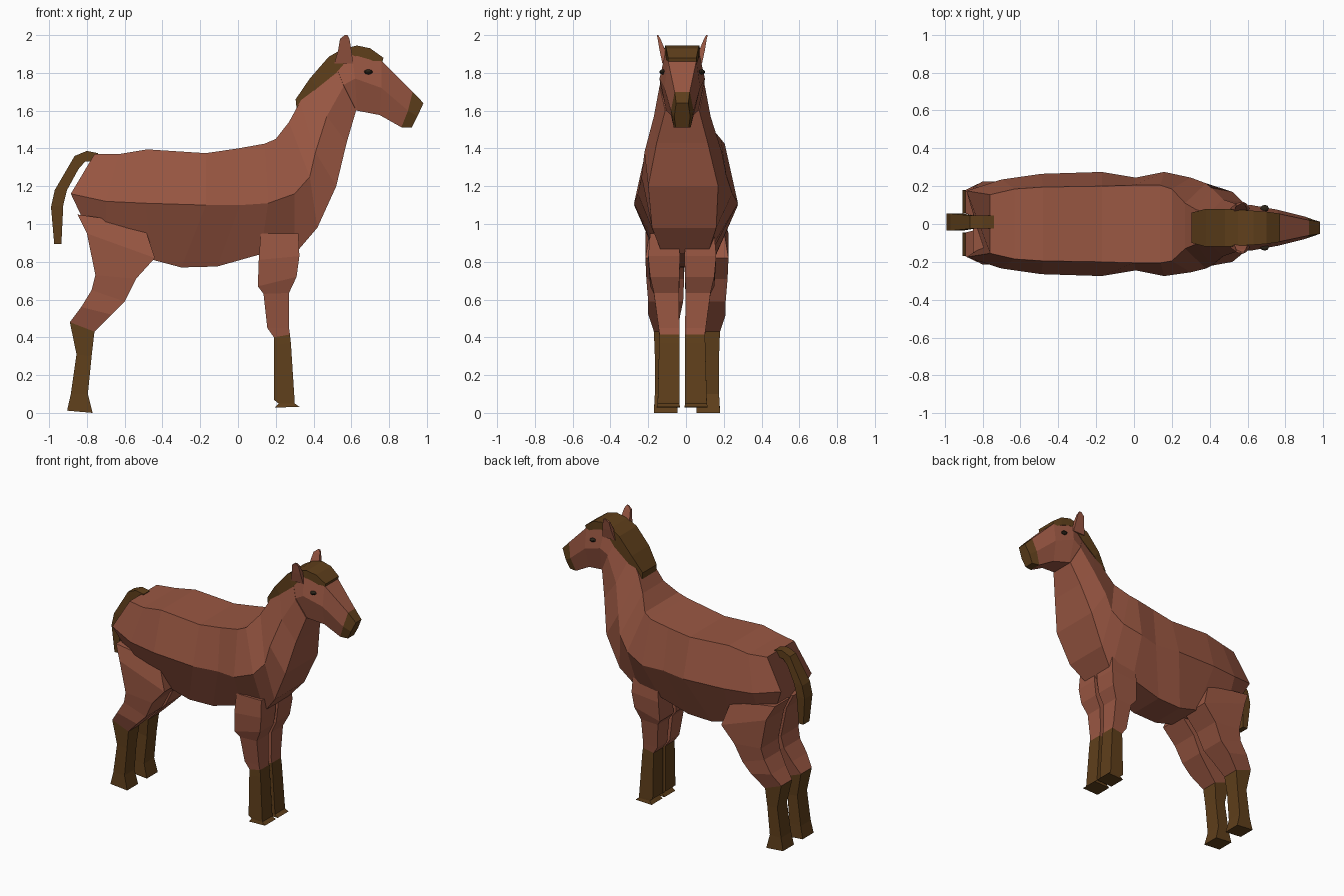
import bpy, bmesh
from mathutils import Vector


def material(name, rgb):
    m = bpy.data.materials.new(name)
    m.diffuse_color = (*rgb, 1)
    return m


COAT = material("coat", (0.32, 0.095, 0.055))
DARK = material("dark_brown", (0.115, 0.05, 0.011))
EYE = material("eye", (0.025, 0.018, 0.01))


def loft(name, rings, mat):
    """Skin a list of equal-length point rings and cap both ends."""
    bm = bmesh.new()
    vs = [[bm.verts.new(p) for p in r] for r in rings]
    n = len(vs[0])
    for a, b in zip(vs, vs[1:]):
        for i in range(n):
            j = (i + 1) % n
            bm.faces.new((a[i], a[j], b[j], b[i]))
    bm.faces.new(vs[0])
    bm.faces.new(vs[-1])
    bmesh.ops.recalc_face_normals(bm, faces=bm.faces[:])
    me = bpy.data.meshes.new(name)
    bm.to_mesh(me)
    bm.free()
    me.materials.append(mat)
    ob = bpy.data.objects.new(name, me)
    bpy.context.collection.objects.link(ob)
    return ob


def hexring(top, mid, low, cy=0.0):
    """Six-sided section from three (x, z, half width) levels."""
    right = [(x, cy + w, z) for x, z, w in (top, mid, low)]
    left = [(x, cy - w, z) for x, z, w in (low, mid, top)]
    return right + left


def quadring(a, b, y0, y1):
    """Four-sided section from two side-view points and a y range."""
    return [(a[0], y0, a[1]), (b[0], y0, b[1]), (b[0], y1, b[1]), (a[0], y1, a[1])]


# Trunk, from rump to chest, carried on up the neck
loft("body_and_neck", [
    hexring((-.76, 1.37, .155), (-.885, 1.16, .175), (-.80, .98, .12)),
    hexring((-.63, 1.37, .185), (-.70, 1.12, .235), (-.70, .84, .12)),
    hexring((-.48, 1.395, .195), (-.49, 1.11, .265), (-.45, .81, .13)),
    hexring((-.17, 1.375, .20), (-.17, 1.10, .275), (-.30, .77, .13)),
    hexring((0, 1.40, .205), (.01, 1.10, .245), (-.11, .775, .13)),
    hexring((.14, 1.425, .205), (.16, 1.11, .275), (.12, .84, .13)),
    hexring((.20, 1.45, .19), (.30, 1.16, .25), (.30, .84, .12), -.005),
    hexring((.27, 1.54, .12), (.38, 1.25, .225), (.42, .98, .17), -.01),
    hexring((.33, 1.65, .09), (.41, 1.38, .205), (.52, 1.20, .185), -.015),
    hexring((.40, 1.76, .08), (.47, 1.57, .15), (.575, 1.43, .135), -.02),
    hexring((.50, 1.88, .075), (.56, 1.73, .12), (.625, 1.60, .09), -.02),
], COAT)

# Head and muzzle
nose = hexring((.925, 1.70, .04), (.90, 1.60, .06), (.865, 1.512, .045), -.02)
loft("head", [
    hexring((.48, 1.86, .075), (.53, 1.72, .115), (.60, 1.60, .085), -.02),
    hexring((.60, 1.925, .085), (.62, 1.77, .12), (.63, 1.60, .085), -.02),
    hexring((.76, 1.865, .075), (.76, 1.72, .095), (.75, 1.577, .06), -.02),
    nose,
], COAT)
loft("muzzle", [
    nose,
    hexring((.982, 1.64, .032), (.95, 1.57, .042), (.92, 1.51, .035), -.02),
], DARK)

# Mane: outer point, inner point, half width
loft("mane", [quadring(a, b, -.02 - w, -.02 + w) for a, b, w in [
    ((.305, 1.66), (.31, 1.61), .08),
    ((.38, 1.77), (.42, 1.72), .10),
    ((.48, 1.885), (.52, 1.80), .10),
    ((.55, 1.925), (.58, 1.87), .095),
    ((.63, 1.945), (.63, 1.89), .09),
    ((.70, 1.93), (.70, 1.87), .085),
    ((.77, 1.88), (.76, 1.84), .075)]], DARK)

# Tail
loft("tail", [quadring(a, b, .01 - w, .01 + w) for a, b, w in [
    ((-.74, 1.375), (-.74, 1.335), .035),
    ((-.80, 1.387), (-.81, 1.33), .035),
    ((-.865, 1.36), (-.845, 1.29), .035),
    ((-.97, 1.18), (-.905, 1.18), .045),
    ((-.99, 1.09), (-.925, 1.10), .045),
    ((-.973, .895), (-.935, .895), .035)]], DARK)

# Leg sections: back point, front point, inner y, outer y
FRONT_UPPER = [
    ((.12, .95), (.32, .95), .02, .17), ((.11, .81), (.325, .83), .012, .18),
    ((.105, .67), (.31, .72), .015, .17), ((.135, .63), (.27, .635), .018, .15),
    ((.155, .45), (.27, .45), .015, .125), ((.19, .40), (.275, .415), .015, .12)]
FRONT_LOWER = [
    FRONT_UPPER[-1], ((.19, .36), (.28, .37), .015, .122),
    ((.19, .07), (.30, .06), .015, .13), ((.215, .05), (.30, .05), .015, .13),
    ((.195, .028), (.325, .032), .012, .135)]
HIND_UPPER = [
    ((-.85, 1.05), (-.50, 1.00), .02, .19), ((-.80, .95), (-.44, .82), .015, .22),
    ((-.755, .73), (-.54, .71), .015, .215), ((-.775, .65), (-.60, .59), .02, .205),
    ((-.83, .56), (-.67, .52), .035, .205), ((-.89, .48), (-.76, .43), .05, .175)]
HIND_LOWER = [
    HIND_UPPER[-1], ((-.855, .31), (-.775, .30), .06, .17),
    ((-.885, .10), (-.795, .10), .055, .17), ((-.905, .012), (-.77, 0), .05, .175)]

for side, s in (("near", -1), ("far", 1)):
    for part, rows, cy, mat in (
            ("front_upper_leg", FRONT_UPPER, -.02, COAT),
            ("front_lower_leg", FRONT_LOWER, -.02, DARK),
            ("hind_upper_leg", HIND_UPPER, .005, COAT),
            ("hind_lower_leg", HIND_LOWER, .005, DARK)):
        loft(f"{side}_{part}",
             [quadring(a, b, cy + s * i, cy + s * o) for a, b, i, o in rows], mat)

    # Ears lean outward to a small tip
    loft(f"{side}_ear", [
        [(x0, -.02 + s * yi, z), (x1, -.02 + s * yi, z),
         (x1, -.02 + s * yo, z), (x0, -.02 + s * yo, z)]
        for x0, x1, yi, yo, z in ((.51, .61, .065, .105, 1.85),
                                  (.53, .60, .09, .12, 1.92),
                                  (.54, .59, .115, .13, 1.98),
                                  (.565, .58, .127, .135, 2.0))], COAT)

    # Eyes
    bpy.ops.mesh.primitive_uv_sphere_add(segments=8, ring_count=6, radius=1,
                                         location=(.69, -.02 + s * .103, 1.805))
    eye = bpy.context.object
    eye.name = f"{side}_eye"
    eye.scale = (.023, .018, .013)
    eye.data.materials.append(EYE)
